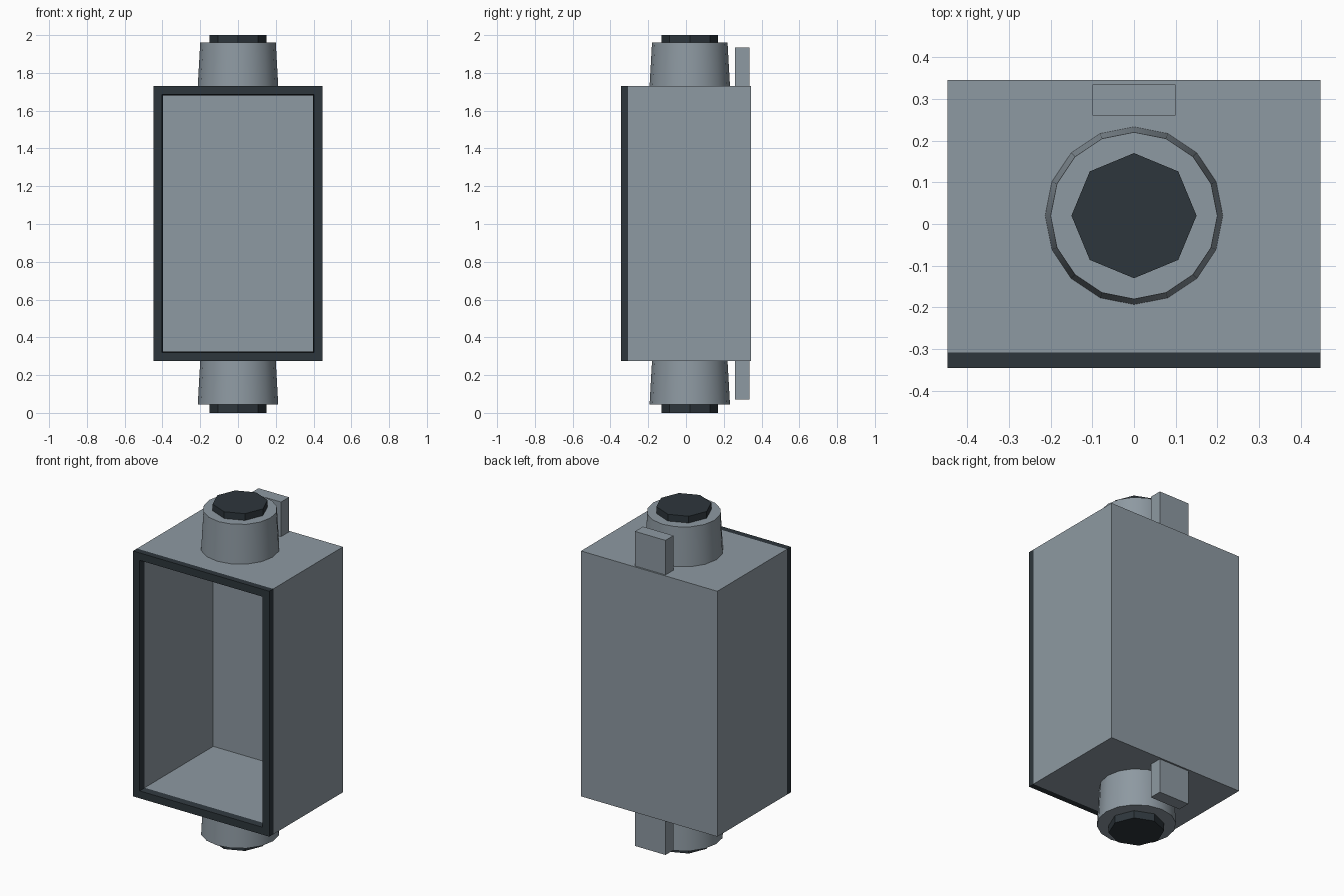
import bpy
import bmesh
from math import radians
from mathutils import Matrix, Vector

cube = bpy.data.objects.get("Cube")
if cube:
    bpy.data.objects.remove(cube, do_unlink=True)


def material(name, rgb):
    mat = bpy.data.materials.new(name)
    mat.use_nodes = True
    mat.diffuse_color = (*rgb, 1)
    mat.node_tree.nodes["Principled BSDF"].inputs["Base Color"].default_value = (*rgb, 1)
    return mat


GREY = material("steel grey", (0.27, 0.32, 0.36))
DARK = material("dark slate", (0.027, 0.037, 0.045))


def finish(name, bm, mat):
    bmesh.ops.recalc_face_normals(bm, faces=bm.faces)
    mesh = bpy.data.meshes.new(name)
    bm.to_mesh(mesh)
    bm.free()
    mesh.materials.append(mat)
    obj = bpy.data.objects.new(name, mesh)
    bpy.context.collection.objects.link(obj)
    return obj


def box(name, lo, hi, mat):
    lo, hi = Vector(lo), Vector(hi)
    bm = bmesh.new()
    bmesh.ops.create_cube(bm, size=1, matrix=Matrix.Translation((lo + hi) / 2)
                          @ Matrix.Diagonal((*(hi - lo), 1)))
    return finish(name, bm, mat)


def drum(name, sides, r_low, r_high, z_low, z_high, mat):
    bm = bmesh.new()
    # One corner of each drum points straight back
    place = Matrix.Translation((0, AXIS_Y, (z_low + z_high) / 2)) @ Matrix.Rotation(radians(90), 4, "Z")
    bmesh.ops.create_cone(bm, cap_ends=True, segments=sides, radius1=r_low, radius2=r_high,
                          depth=z_high - z_low, matrix=place)
    return finish(name, bm, mat)


def swept_rings(name, sections, mat, closed=False, capped=False):
    """Bridge rectangles, each given as (inset from the outline, y)."""
    bm = bmesh.new()
    rings = []
    for inset, y in sections:
        x, low, high = HALF_W - inset, BOTTOM + inset, TOP - inset
        rings.append([bm.verts.new(p) for p in
                      ((-x, y, low), (x, y, low), (x, y, high), (-x, y, high))])
    pairs = list(zip(rings, rings[1:]))
    if closed:
        pairs.append((rings[-1], rings[0]))
    for a, b in pairs:
        for i in range(4):
            j = (i + 1) % 4
            bm.faces.new((a[i], a[j], b[j], b[i]))
    if capped:
        bm.faces.new(rings[0])
        bm.faces.new(rings[-1])
    return finish(name, bm, mat)


HALF_W, BOTTOM, TOP = 0.447, 0.275, 1.73
FRONT, SEAM, BACK = -0.345, -0.308, 0.345
AXIS_Y = 0.02

# Hollow housing: outer back, outer walls, front edge, inner walls, inner back
swept_rings("housing", [(0, BACK), (0, SEAM), (0.05, SEAM), (0.05, BACK - 0.01)], GREY, capped=True)

# Dark rim around the opening, its inner lip slightly tapered
swept_rings("front_rim", [(0, SEAM), (0, FRONT), (0.044, FRONT), (0.05, SEAM)], DARK, closed=True)

# Hub, end cap and rear tab at both ends
for end, hub_z, cap_z, tab_z in (
        ("upper", (TOP, 1.96), (1.96, 2.0), (TOP, 1.935)),
        ("lower", (0.045, BOTTOM), (0, 0.045), (0.07, BOTTOM))):
    hub = drum(end + "_hub", 16, 0.213, 0.2, *hub_z, GREY)
    bpy.ops.object.select_all(action="DESELECT")
    hub.select_set(True)
    bpy.context.view_layer.objects.active = hub
    bpy.ops.object.shade_smooth_by_angle(angle=radians(30))
    drum(end + "_cap", 8, 0.15, 0.15, *cap_z, DARK)
    box(end + "_tab", (-0.1, 0.26, tab_z[0]), (0.1, 0.335, tab_z[1]), GREY)
